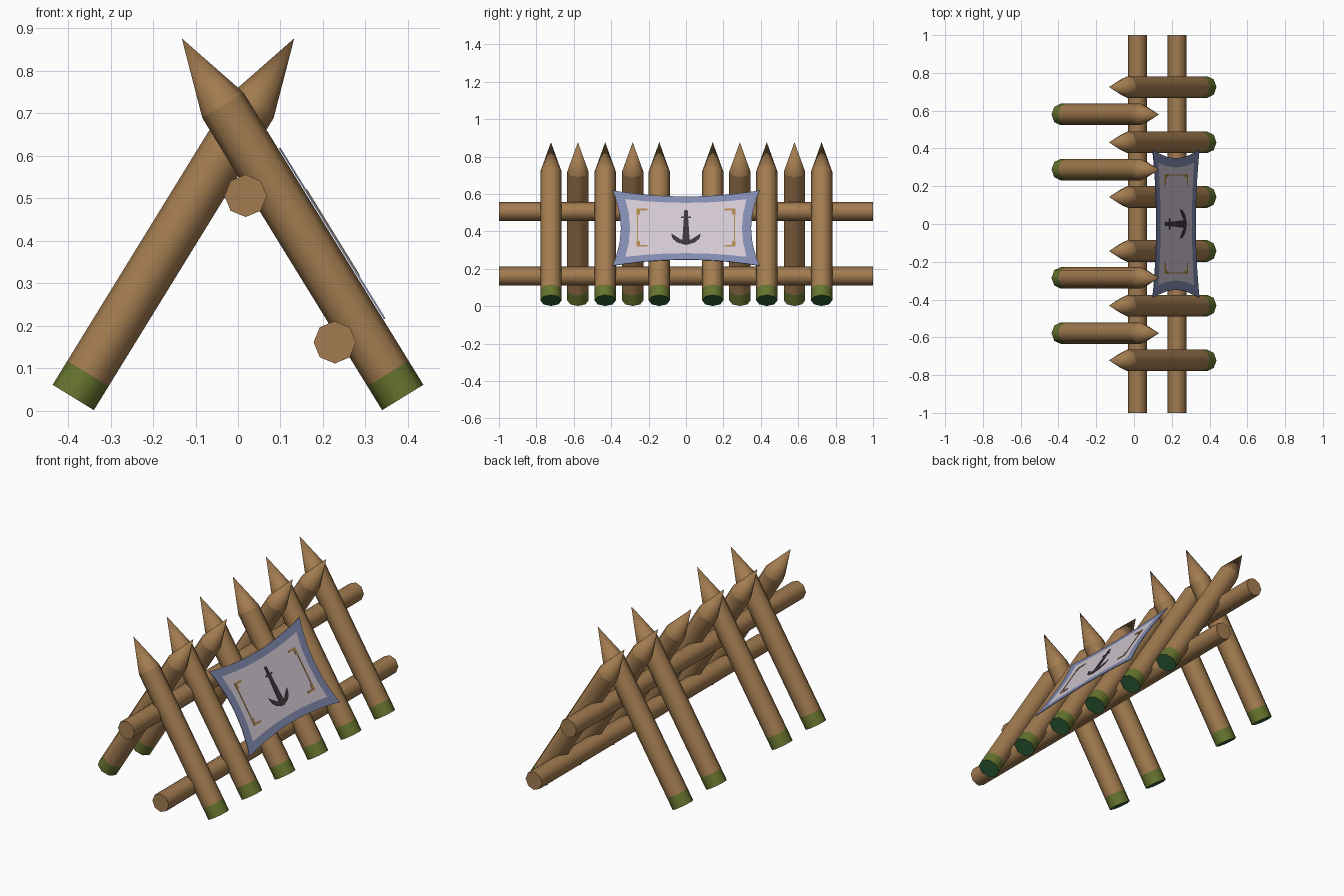
import bpy, bmesh, math
from mathutils import Matrix, Vector

if "Cube" in bpy.data.objects:
    bpy.data.objects.remove(bpy.data.objects["Cube"])

def mat(name, r, g, b):
    m = bpy.data.materials.new(name)
    lin = [((c / 255 + 0.055) / 1.055) ** 2.4 for c in (r, g, b)]
    m.diffuse_color = (*lin, 1)
    m.use_nodes = True
    m.node_tree.nodes["Principled BSDF"].inputs["Base Color"].default_value = m.diffuse_color
    return m

WOOD = mat("brown wood", 163, 124, 80)
MOSS = mat("moss green", 102, 116, 46)
DAMP = mat("dark green", 48, 100, 58)
BLUE = mat("cloth blue", 130, 139, 178)
PALE = mat("cloth pale", 210, 200, 210)
GOLD = mat("tan trim", 176, 136, 76)
DARK = mat("emblem dark", 62, 53, 60)

def finish(name, bm, mats, matrix=Matrix(), smooth=True, thick=0):
    bmesh.ops.recalc_face_normals(bm, faces=bm.faces)
    me = bpy.data.meshes.new(name)
    bm.to_mesh(me)
    bm.free()
    for m in mats:
        me.materials.append(m)
    ob = bpy.data.objects.new(name, me)
    bpy.context.collection.objects.link(ob)
    ob.matrix_world = matrix
    if thick:
        mod = ob.modifiers.new("thickness", "SOLIDIFY")
        mod.thickness, mod.offset = thick, 0
    return ob

def log(name, rings, mats, matrix, tip=None, sides=8):
    """Loft (height, radius, material index) rings along local z."""
    bm = bmesh.new()
    loops = [[bm.verts.new((r * math.cos(2 * math.pi * k / sides),
                            r * math.sin(2 * math.pi * k / sides), h))
              for k in range(sides)] for h, r, _ in rings]
    bm.faces.new(loops[0]).material_index = len(mats) - 1
    for i in range(len(loops) - 1):
        for k in range(sides):
            n = (k + 1) % sides
            f = bm.faces.new((loops[i][k], loops[i][n], loops[i + 1][n], loops[i + 1][k]))
            f.material_index, f.smooth = rings[i][2], True
    if tip:
        apex = bm.verts.new((0, 0, tip))
        for k in range(sides):
            bm.faces.new((loops[-1][k], loops[-1][(k + 1) % sides], apex)).smooth = True
        for v in loops[-1]:                       # crisp shoulder under the point
            for e in v.link_edges:
                if e.other_vert(v) in loops[-1]:
                    e.smooth = False
    else:
        bm.faces.new(loops[-1])
    for f in bm.faces:                            # crisp flat ends
        if len(f.verts) == sides:
            for e in f.edges:
                e.smooth = False
    return finish(name, bm, mats, matrix)

# Crossed stakes: six lean to the left, four lean to the right
LEAN = math.atan2(0.520, 0.845)
STAKE = [(0, 0.057, 1), (0.066, 0.057, 0), (0.808, 0.057, 0)]

def stakes(name, side, ys):
    for i, y in enumerate(ys):
        m = Matrix.Translation((0.388 * side, y, 0.031)) @ Matrix.Rotation(-side * LEAN, 4, 'Y')
        log(f"{name}_{i + 1}", STAKE, [WOOD, MOSS, DAMP], m, tip=0.993)

stakes("right_stake", 1, [-0.722, -0.432, -0.143, 0.143, 0.432, 0.725])
stakes("left_stake", -1, [-0.578, -0.285, 0.288, 0.58])

# Two long rails
for name, x, z in (("upper_rail", 0.018, 0.506), ("lower_rail", 0.228, 0.161)):
    m = Matrix.Translation((x, 1, z)) @ Matrix.Rotation(math.pi / 2, 4, 'X')
    log(name, [(0, 0.05, 0), (2, 0.05, 0)], [WOOD], m)

# Cloth lies on the outer line of the right stakes
def on_cloth(y, z, off):
    s, c = math.sin(LEAN), math.cos(LEAN)
    t = (z - 0.061) / c
    return Vector((0.4365 - s * t + c * off, y, z + s * off))

us = [-1, -0.86, -0.6, -0.3, 0, 0.3, 0.6, 0.86, 1]
vs = [-1, -0.8, -0.4, 0, 0.4, 0.8, 1]
bm = bmesh.new()
grid = [[bm.verts.new(on_cloth(u * (0.348 + 0.045 * v * v),
                               0.415 + v * (0.168 + 0.033 * u * u), 0.004))
         for u in us] for v in vs]
for j in range(len(vs) - 1):
    for i in range(len(us) - 1):
        f = bm.faces.new((grid[j][i], grid[j][i + 1], grid[j + 1][i + 1], grid[j + 1][i]))
        inner = 0 < i < len(us) - 2 and 0 < j < len(vs) - 2
        f.material_index = int(inner)
finish("cloth", bm, [BLUE, PALE], thick=0.004)

# Thin painted plates on the cloth
def plate(name, polys, material):
    bm = bmesh.new()
    for p in polys:
        bm.faces.new([bm.verts.new(on_cloth(y, z, 0.007)) for y, z in p])
    finish(name, bm, [material], thick=0.002)

def rect(y0, y1, z0, z1):
    return [(y0, z0), (y1, z0), (y1, z1), (y0, z1)]

# Corner brackets and thin side lines
trim = []
for sy in (-1, 1):
    trim.append(rect(sy * 0.256, sy * 0.262, 0.345, 0.485))
    for z, sz in ((0.315, 1), (0.517, -1)):
        trim.append(rect(sy * 0.246, sy * 0.264, z, z + sz * 0.030))
        trim.append(rect(sy * 0.205, sy * 0.246, z, z + sz * 0.009))
plate("cloth_trim", trim, GOLD)

# Anchor emblem: shank, stock and two curved arms
anchor = [[(-0.02, 0.345), (0, 0.326), (0.02, 0.345), (0.012, 0.46), (0.009, 0.51),
           (-0.009, 0.51), (-0.012, 0.46)], rect(-0.028, 0.028, 0.468, 0.476)]
for s in (-1, 1):
    anchor.append([(0, 0.326), (s * 0.045, 0.338), (s * 0.07, 0.358), (s * 0.08, 0.385),
                   (s * 0.055, 0.37), (s * 0.03, 0.354), (s * 0.016, 0.352)])
plate("anchor_emblem", anchor, DARK)
